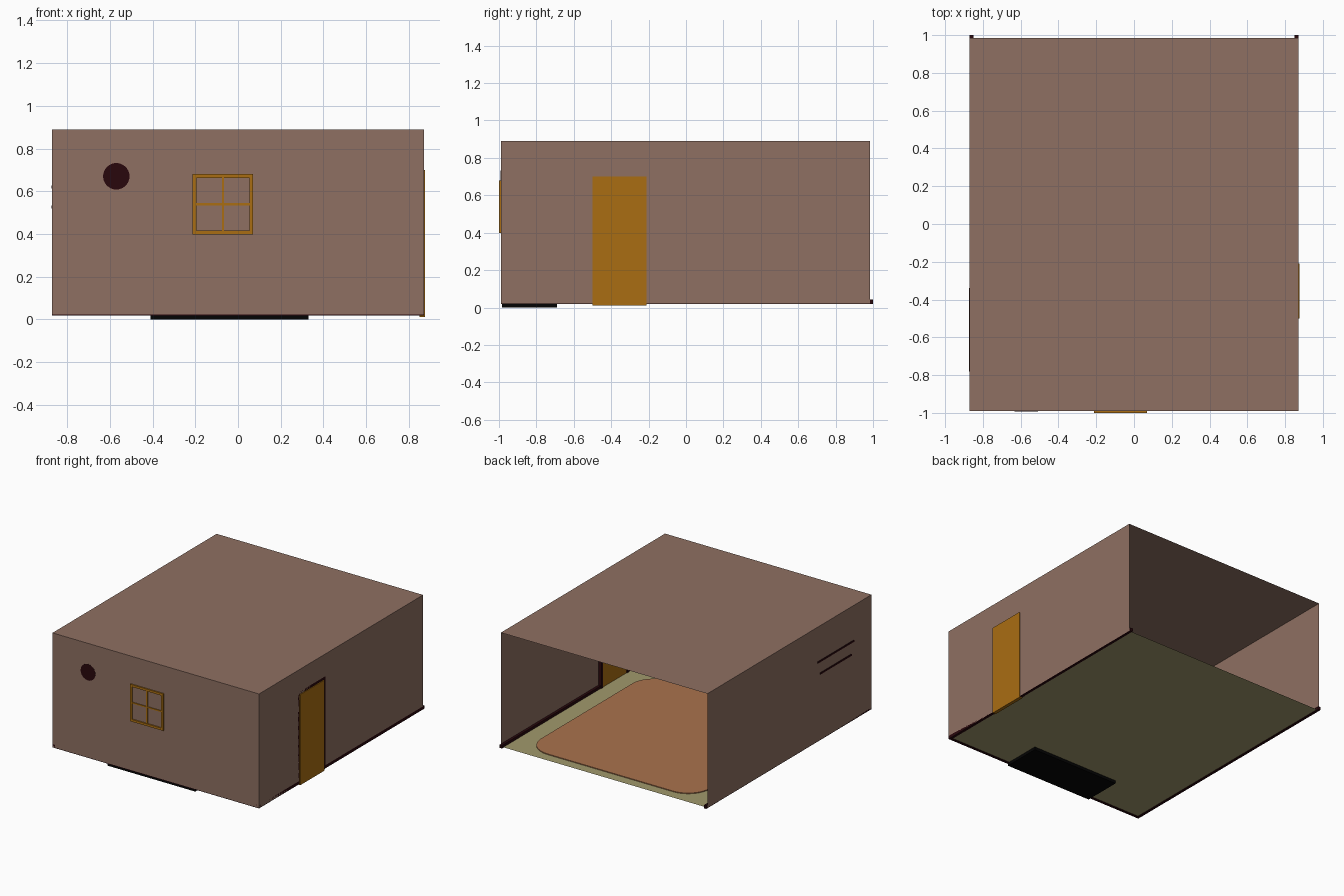
import bpy, bmesh, math

if "Cube" in bpy.data.objects:
    bpy.data.objects.remove(bpy.data.objects["Cube"])

def mat(name, r, g, b):
    m = bpy.data.materials.new(name)
    m.diffuse_color = [(c / 255) ** 2.2 for c in (r, g, b)] + [1]
    m.use_nodes = True
    m.node_tree.nodes["Principled BSDF"].inputs["Base Color"].default_value = m.diffuse_color
    return m

WALL = mat("wall_paint", 141, 111, 98)
FLOOR = mat("floor_finish", 160, 152, 108)
RUG = mat("rug_cloth", 168, 114, 78)
GOLD = mat("golden_wood", 168, 109, 25)
DARK = mat("dark_wood", 45, 16, 20)
BLACK = mat("black_leather", 12, 12, 12)
WHITE = mat("clock_white", 220, 215, 205)

def finish(name, bm, material):
    me = bpy.data.meshes.new(name)
    bm.to_mesh(me)
    bm.free()
    me.materials.append(material)
    ob = bpy.data.objects.new(name, me)
    bpy.context.collection.objects.link(ob)
    return ob

def box(name, xs, ys, zs, material, bevel=0):
    """Box given by its limits on each axis."""
    bm = bmesh.new()
    bmesh.ops.create_cube(bm, size=1)
    for v in bm.verts:
        v.co = [lo + (hi - lo) * (c + 0.5) for c, (lo, hi) in zip(v.co, (xs, ys, zs))]
    ob = finish(name, bm, material)
    if bevel:
        m = ob.modifiers.new("soft_edges", "BEVEL")
        m.width, m.segments = bevel, 2
    return ob

def quad(name, pts, material):
    bm = bmesh.new()
    bm.faces.new([bm.verts.new(p) for p in pts])
    return finish(name, bm, material)

def disc(name, centre, radius, depth, material):
    """Short cylinder facing along y."""
    bpy.ops.mesh.primitive_cylinder_add(vertices=32, radius=radius, depth=depth,
                                        location=centre, rotation=(math.pi / 2, 0, 0))
    ob = bpy.context.object
    ob.name = name
    ob.data.materials.append(material)
    bpy.ops.object.shade_smooth_by_angle()

W, F, B, Z0, Z1 = 0.87, -0.99, 0.985, 0.022, 0.89

# Room shell, open at the back
quad("floor", [(-W, F, Z0), (W, F, Z0), (W, B, Z0), (-W, B, Z0)], FLOOR)
quad("ceiling", [(-W, F, Z1), (W, F, Z1), (W, B, Z1), (-W, B, Z1)], WALL)
quad("front_wall", [(-W, F, Z0), (W, F, Z0), (W, F, Z1), (-W, F, Z1)], WALL)
for side, s in (("left", -1), ("right", 1)):
    quad(side + "_wall", [(s * W, F, Z0), (s * W, B, Z0), (s * W, B, Z1), (s * W, F, Z1)], WALL)

# Skirting boards, broken at the door
box("left_skirting", (-W, -W + 0.02), (F, 1.0), (0.018, 0.042), DARK)
box("right_skirting_front", (W - 0.02, W), (F, -0.5), (0.018, 0.042), DARK)
box("right_skirting_back", (W - 0.02, W), (-0.21, 1.0), (0.018, 0.042), DARK)
box("front_skirting", (-W, W), (F, F + 0.02), (0.018, 0.042), DARK)

# Door with frame and handle
box("door", (0.85, 0.876), (-0.5, -0.21), (0.01, 0.70), GOLD)
for n, y in (("front", -0.52), ("back", -0.21)):
    box("door_post_" + n, (0.845, W), (y, y + 0.02), (0.02, 0.70), DARK)
box("door_lintel", (0.845, W), (-0.52, -0.19), (0.70, 0.72), DARK)
box("door_handle", (0.825, 0.85), (-0.47, -0.43), (0.34, 0.355), DARK)

# Window frame set through the front wall
x0, x1, z0, z1, t = -0.212, 0.07, 0.398, 0.68, 0.017
yw = (-1.0, -0.975)
for n, x in (("left", x0), ("right", x1 - t)):
    box("window_jamb_" + n, (x, x + t), yw, (z0, z1), GOLD)
for n, z in (("bottom", z0), ("top", z1 - t)):
    box("window_rail_" + n, (x0, x1), yw, (z, z + t), GOLD)
xm, zm = (x0 + x1) / 2, (z0 + z1) / 2
box("window_bar_upright", (xm - 0.005, xm + 0.005), (-0.996, -0.98), (z0, z1), GOLD)
box("window_bar_level", (x0, x1), (-0.996, -0.98), (zm - 0.005, zm + 0.005), GOLD)

# Wall clock
disc("clock_rim", (-0.57, -0.981, 0.67), 0.062, 0.021, DARK)
disc("clock_face", (-0.57, -0.97, 0.67), 0.052, 0.004, WHITE)
box("clock_minute_hand", (-0.572, -0.568), (-0.968, -0.966), (0.67, 0.712), DARK)
box("clock_hour_hand", (-0.57, -0.542), (-0.968, -0.966), (0.668, 0.672), DARK)

# Shelves on the left wall
for n, z, y0, y1 in (("upper", 0.62, -0.78, -0.34), ("lower", 0.525, -0.75, -0.37)):
    box(n + "_shelf", (-0.873, -0.78), (y0, y1), (z - 0.007, z + 0.007), DARK)

# Rug with rounded corners
bm = bmesh.new()
r, hx, hy, cy = 0.18, 0.71, 0.73, 0.18
pts = []
for i, (sx, sy) in enumerate(((1, 1), (-1, 1), (-1, -1), (1, -1))):
    for k in range(9):
        a = math.pi / 2 * (i + k / 8)
        pts.append((sx * (hx - r) + r * math.cos(a), cy + sy * (hy - r) + r * math.sin(a), Z0 + 0.001))
face = bm.faces.new([bm.verts.new(p) for p in pts])
top = bmesh.ops.extrude_face_region(bm, geom=[face])["geom"]
bmesh.ops.translate(bm, vec=(0, 0, 0.006), verts=[g for g in top if isinstance(g, bmesh.types.BMVert)])
bmesh.ops.recalc_face_normals(bm, faces=bm.faces)
finish("rug", bm, RUG)

# Sofa under the window
box("sofa_base", (-0.41, 0.33), (-0.985, -0.69), (0, 0.10), BLACK)
box("sofa_back", (-0.41, 0.33), (-0.985, -0.90), (0.08, 0.29), BLACK, 0.015)
for n, x in (("left", -0.41), ("right", 0.26)):
    box("sofa_arm_" + n, (x, x + 0.07), (-0.98, -0.69), (0.08, 0.20), BLACK, 0.015)
for n, x in (("left", -0.34), ("right", -0.04)):
    box("sofa_cushion_" + n, (x, x + 0.30), (-0.91, -0.69), (0.095, 0.145), BLACK, 0.012)
